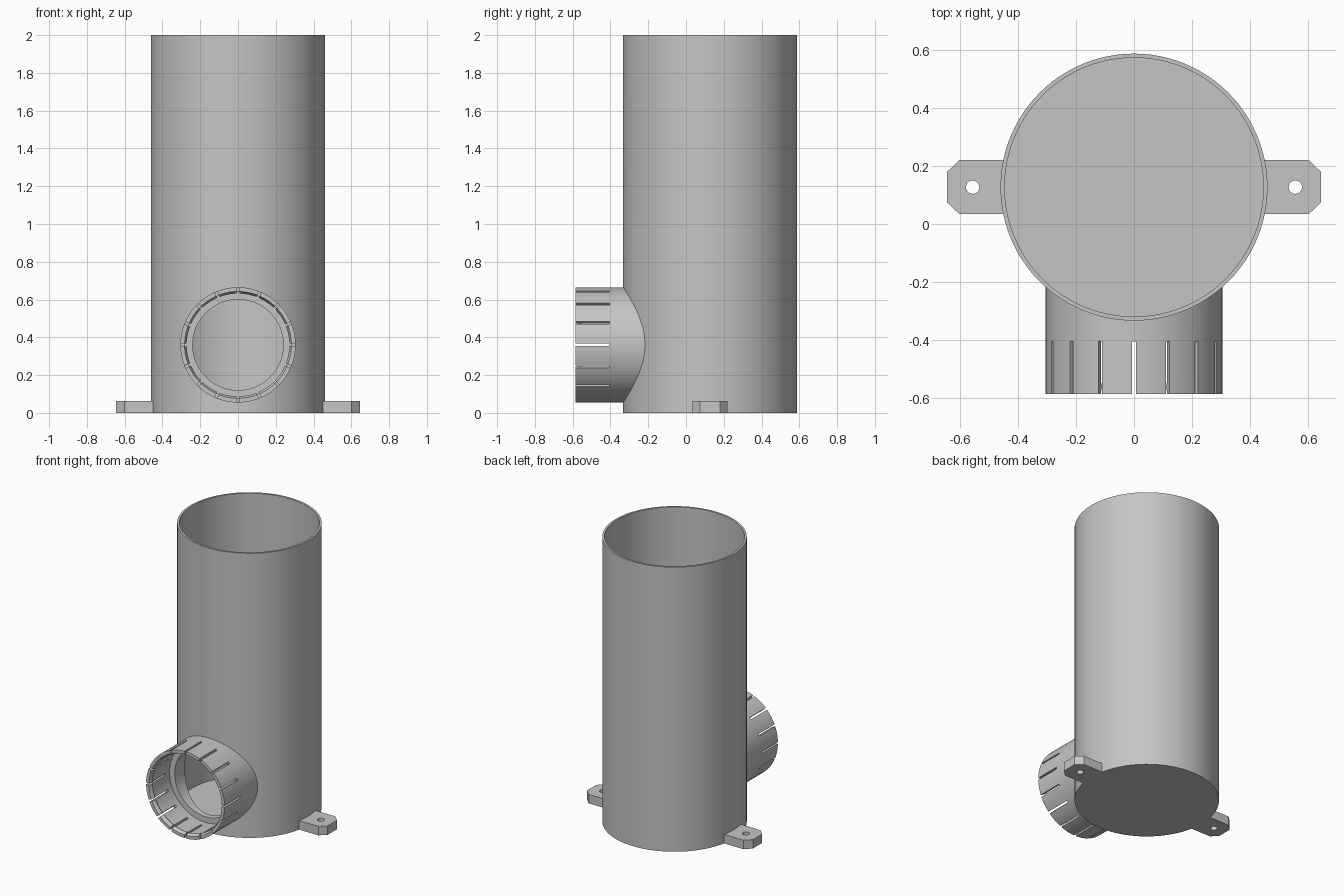
import bpy, bmesh, math
from mathutils import Matrix, Vector

if "Cube" in bpy.data.objects:
    bpy.data.objects.remove(bpy.data.objects["Cube"])

CY = 0.127          # tube axis, y
PZ = 0.36           # side port axis, z

grey = bpy.data.materials.new("plain grey")
grey.diffuse_color = (0.56, 0.56, 0.56, 1)
grey.use_nodes = True
grey.node_tree.nodes["Principled BSDF"].inputs["Base Color"].default_value = grey.diffuse_color


def finish(name, bm):
    bmesh.ops.recalc_face_normals(bm, faces=bm.faces)
    mesh = bpy.data.meshes.new(name)
    bm.to_mesh(mesh)
    bm.free()
    mesh.materials.append(grey)
    ob = bpy.data.objects.new(name, mesh)
    bpy.context.collection.objects.link(ob)
    return ob


def revolve(name, profile, matrix, n=96):
    """Closed solid from (radius, height) points, capped at both ends."""
    bm = bmesh.new()
    rings = [[bm.verts.new(matrix @ Vector((r * math.cos(2 * math.pi * i / n),
                                            r * math.sin(2 * math.pi * i / n), h)))
              for i in range(n)] for r, h in profile]
    for a, b in zip(rings, rings[1:]):
        for i in range(n):
            j = (i + 1) % n
            bm.faces.new((a[i], a[j], b[j], b[i]))
    bm.faces.new(rings[0])
    bm.faces.new(rings[-1])
    return finish(name, bm)


def prism(name, outline, z0, z1):
    bm = bmesh.new()
    face = bm.faces.new([bm.verts.new((x, y, z0)) for x, y in outline])
    top = bmesh.ops.extrude_face_region(bm, geom=[face])["geom"]
    bmesh.ops.translate(bm, vec=(0, 0, z1 - z0),
                        verts=[v for v in top if isinstance(v, bmesh.types.BMVert)])
    return finish(name, bm)


def cut(ob, *cutters):
    for c in cutters:
        mod = ob.modifiers.new("cut", 'BOOLEAN')
        mod.operation, mod.solver, mod.object = 'DIFFERENCE', 'EXACT', c
        bpy.context.view_layer.objects.active = ob
        bpy.ops.object.modifier_apply(modifier=mod.name)


def smooth(ob):
    bpy.ops.object.select_all(action='DESELECT')
    ob.select_set(True)
    bpy.context.view_layer.objects.active = ob
    bpy.ops.object.shade_smooth_by_angle(angle=math.radians(25))


upright = Matrix.Translation((0, CY, 0))
# Port space: local z runs along +y
sideways = Matrix.Translation((0, 0, PZ)) @ Matrix.Rotation(-math.pi / 2, 4, 'X')

# Cutters
bore = revolve("bore_cutter", [(0.446, 0.015), (0.446, 2.1)], upright)
core = revolve("core_cutter", [(0.452, -0.1), (0.452, 2.1)], upright)
port_bore = revolve("port_cutter", [(0.283, -0.62), (0.283, -0.585), (0.272, -0.56),
                                    (0.28, -0.545), (0.28, -0.36),
                                    (0.24, -0.36), (0.24, 0.0)], sideways)

bm = bmesh.new()
for i in range(16):
    spin = Matrix.Rotation(i * math.pi / 8, 4, 'Z')
    place = Matrix.Translation((0.29, 0, -0.505)) @ Matrix.Diagonal((0.08, 0.014, 0.2, 1))
    bmesh.ops.create_cube(bm, size=1, matrix=sideways @ spin @ place)
slots = finish("slot_cutter", bm)

# Main tube: open top, closed floor, round side opening
tube = revolve("tube", [(0.46, 0), (0.46, 2)], upright)
cut(tube, bore, port_bore)
smooth(tube)

# Slotted side collar with an inner lip and seat
collar = revolve("side_collar", [(0.305, -0.585), (0.305, -0.1)], sideways)
cut(collar, core, port_bore, slots)
smooth(collar)

# Mounting lugs with chamfered corners and screw holes
for side, label in ((1, "right"), (-1, "left")):
    half = [(0.44, 0.093), (0.602, 0.093), (0.645, 0.052)]
    outline = [(side * x, CY + y) for x, y in half]
    outline += [(side * x, CY - y) for x, y in reversed(half)]
    lug = prism(label + "_lug", outline, 0, 0.063)
    hole = revolve("hole_cutter", [(0.023, -0.1), (0.023, 0.2)],
                   Matrix.Translation((side * 0.556, CY, 0)), 32)
    cut(lug, hole, bore)
    smooth(lug)
    bpy.data.objects.remove(hole)

for c in (bore, core, port_bore, slots):
    bpy.data.objects.remove(c)
